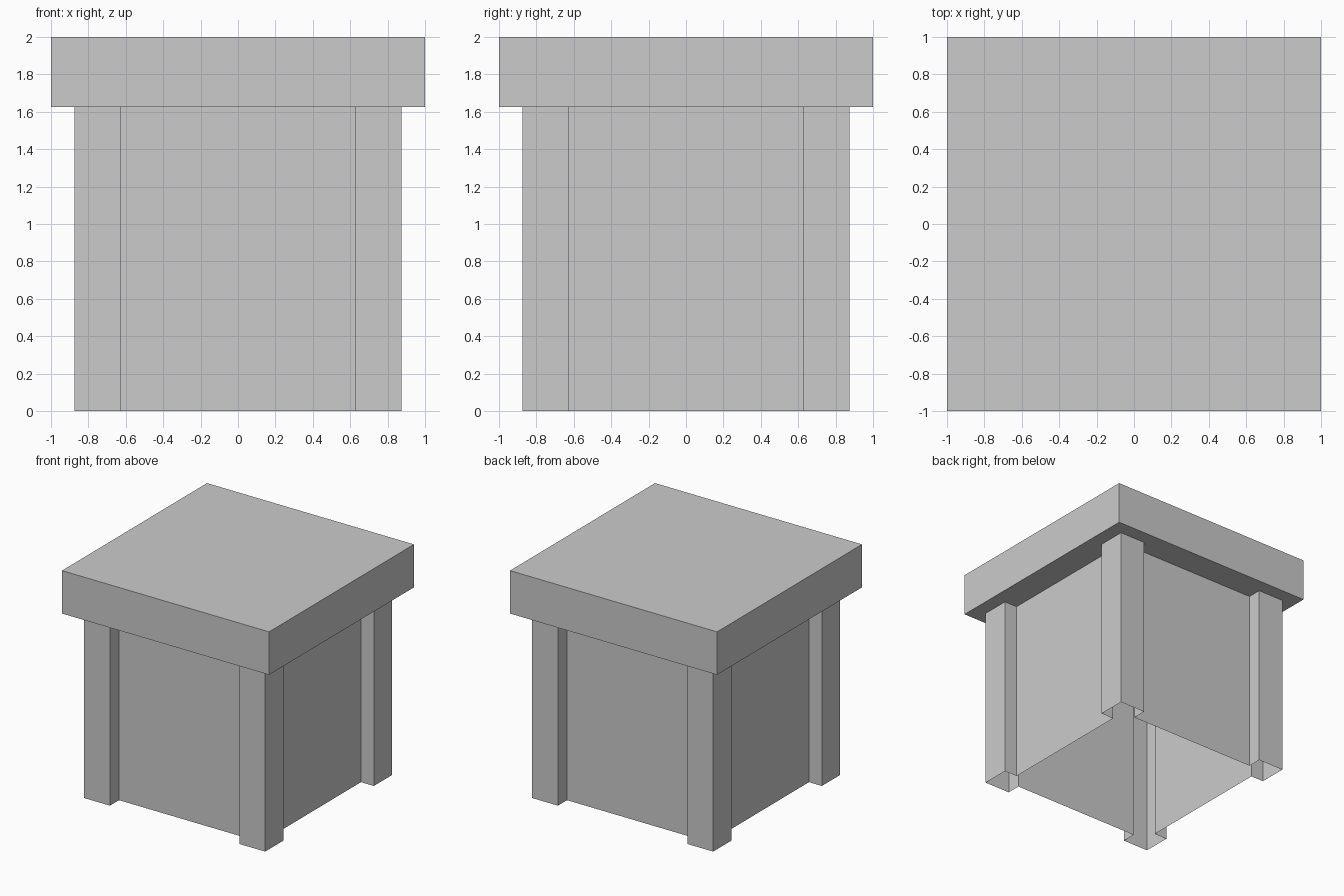
import bpy, bmesh
from mathutils import Matrix, Vector

if "Cube" in bpy.data.objects:
    bpy.data.objects.remove(bpy.data.objects["Cube"])

H = 1.625                          # underside of the lid
LID, POST, GAP, WALL = 1.0, 0.875, 0.625, 0.75


def build(name, side_faces, extra=()):
    """Repeat the faces of the front side around all four sides."""
    bm = bmesh.new()
    for k in range(4):
        rot = Matrix.Rotation(k * 1.5707963267948966, 3, 'Z')
        for face in side_faces:
            bm.faces.new([bm.verts.new(rot @ Vector(p)) for p in face])
    for face in extra:
        bm.faces.new([bm.verts.new(p) for p in face])
    bmesh.ops.remove_doubles(bm, verts=bm.verts, dist=1e-4)
    mesh = bpy.data.meshes.new(name)
    bm.to_mesh(mesh)
    bm.free()
    obj = bpy.data.objects.new(name, mesh)
    bpy.context.collection.objects.link(obj)
    return obj


def upright(a, b):
    """Vertical quad from the floor to the lid between two plan points."""
    return [(*a, 0), (*b, 0), (*b, H), (*a, H)]


def flat(*pts):
    return [(x, y, H) for x, y in pts]


# Lid: top, rim and the overhang underneath (hollow over the body)
rim = [(-LID, -LID, H), (LID, -LID, H), (LID, -LID, 2), (-LID, -LID, 2)]
overhang = flat((-LID, -LID), (-POST, -POST), (POST, -POST), (LID, -LID))
recess = flat((-GAP, -POST), (-GAP, -WALL), (GAP, -WALL), (GAP, -POST))
top = [(-LID, -LID, 2), (LID, -LID, 2), (LID, LID, 2), (-LID, LID, 2)]
build("lid", [rim, overhang, recess], [top])

# Corner posts: thin shells, open at the bottom and inside
build("corner_posts", [
    upright((-POST, -POST), (-GAP, -POST)),
    upright((-GAP, -POST), (-GAP, -WALL)),
    upright((GAP, -WALL), (GAP, -POST)),
    upright((GAP, -POST), (POST, -POST)),
])

# Recessed side panels
build("side_panels", [upright((-GAP, -WALL), (GAP, -WALL))])
